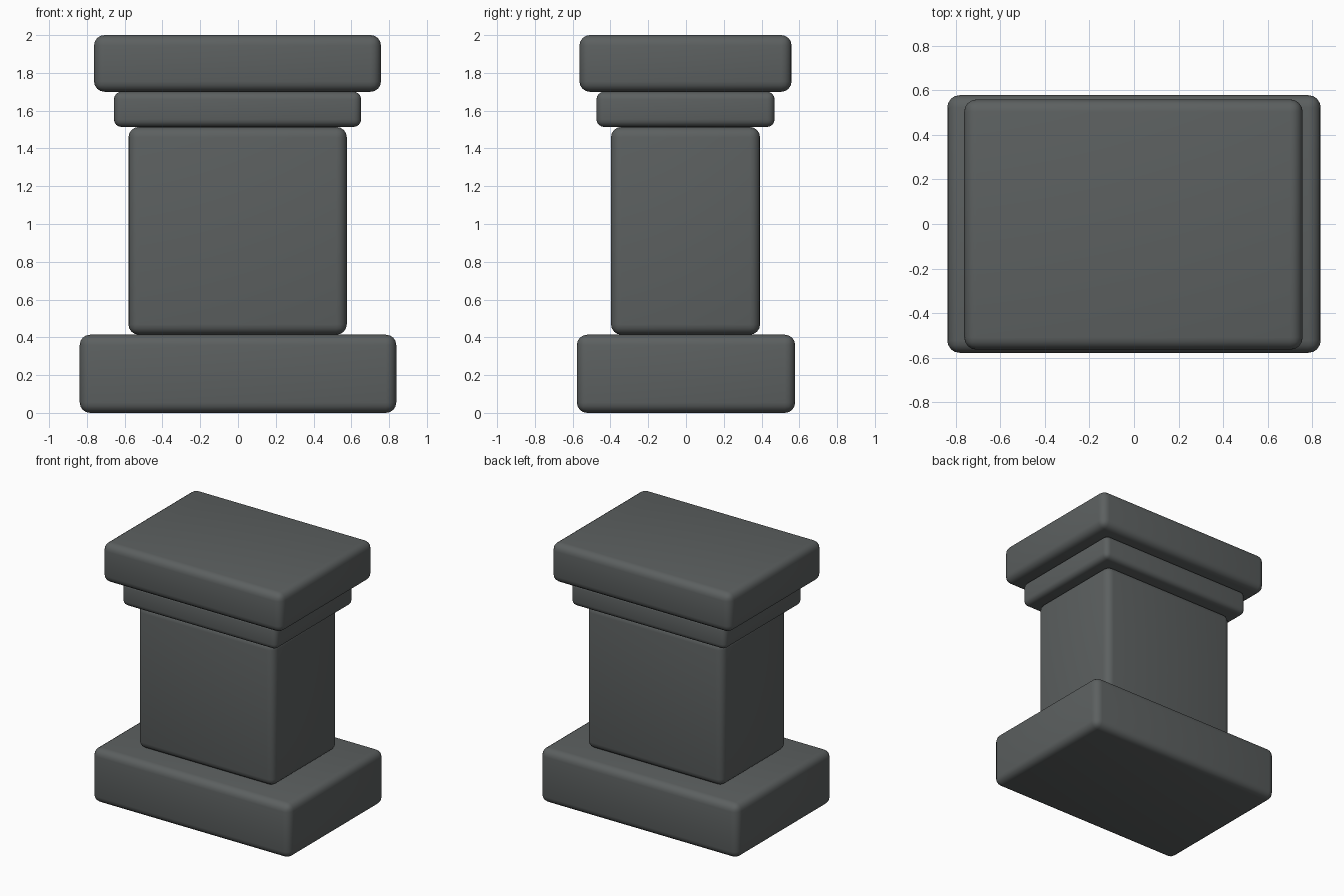
import bpy
import math

if "Cube" in bpy.data.objects:
    bpy.data.objects.remove(bpy.data.objects["Cube"])

stone = bpy.data.materials.new("dark grey stone")
stone.diffuse_color = (0.107, 0.117, 0.117, 1.0)
stone.use_nodes = True
stone.node_tree.nodes["Principled BSDF"].inputs["Base Color"].default_value = stone.diffuse_color


def rounded_block(name, x0, x1, y0, y1, z0, z1, radius):
    """Box between the given limits with smoothly rounded edges."""
    bpy.ops.mesh.primitive_cube_add(
        size=1, location=((x0 + x1) / 2, (y0 + y1) / 2, (z0 + z1) / 2))
    block = bpy.context.object
    block.name = name
    block.scale = (x1 - x0, y1 - y0, z1 - z0)
    bpy.ops.object.transform_apply(location=False, rotation=False, scale=True)
    bevel = block.modifiers.new("rounded edges", 'BEVEL')
    bevel.width = radius
    bevel.segments = 4
    bpy.ops.object.modifier_apply(modifier=bevel.name)
    bpy.ops.object.shade_smooth_by_angle(angle=math.radians(40))
    block.data.materials.append(stone)
    return block


# Wide foot slab
rounded_block("base", -0.838, 0.838, -0.578, 0.578, 0.0, 0.414, 0.055)
# Tall middle block
rounded_block("shaft", -0.58, 0.576, -0.397, 0.392, 0.414, 1.514, 0.055)
# Narrow collar under the cap
rounded_block("collar", -0.657, 0.652, -0.474, 0.469, 1.514, 1.70, 0.04)
# Top slab
rounded_block("cap", -0.762, 0.757, -0.564, 0.559, 1.70, 2.0, 0.055)
